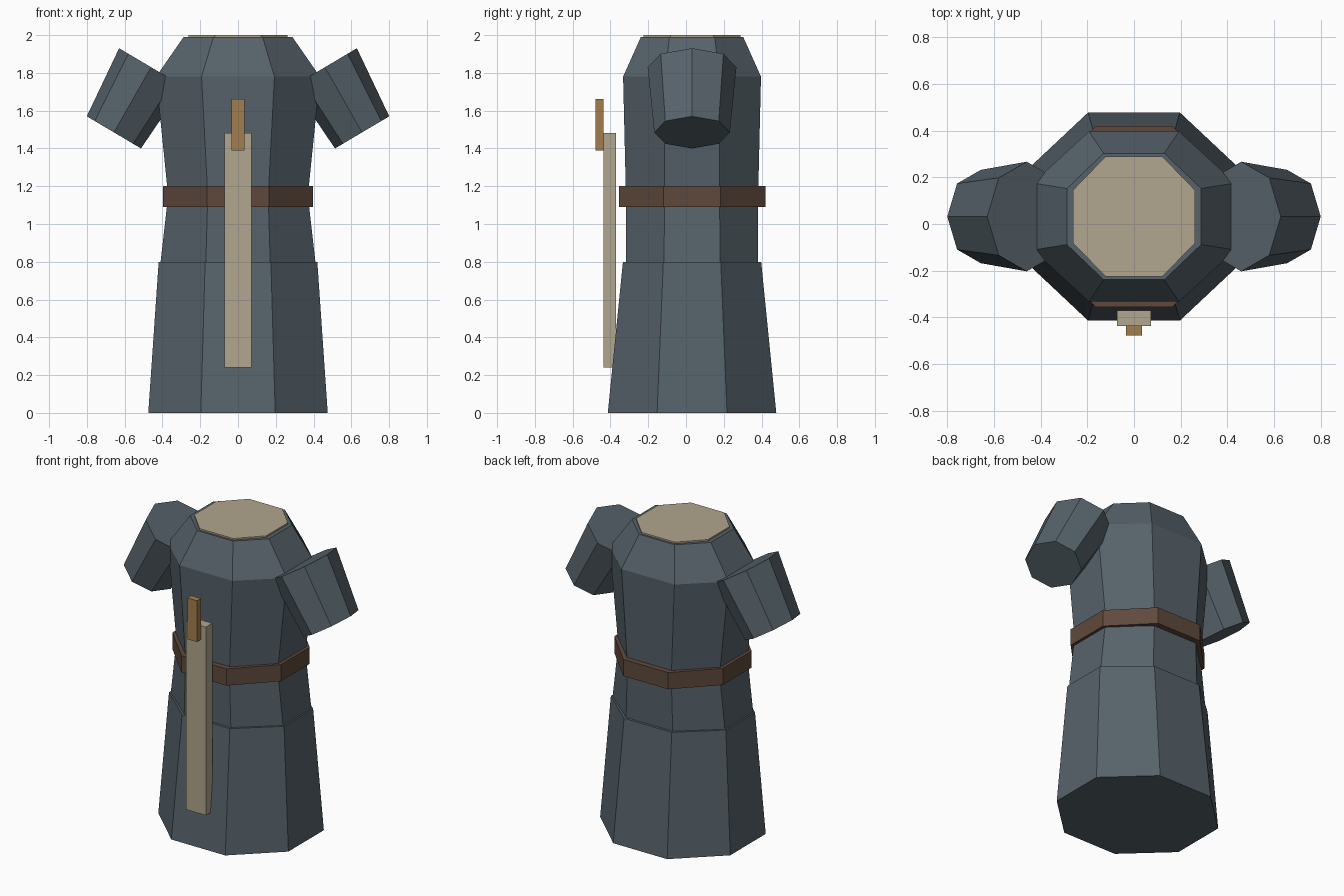
import bpy, bmesh, math
from mathutils import Vector

cube = bpy.data.objects.get("Cube")
if cube:
    bpy.data.objects.remove(cube, do_unlink=True)

MID_Y = 0.032  # body axis


def material(name, rgb):
    linear = [((c / 255 + 0.055) / 1.055) ** 2.4 for c in rgb] + [1]
    m = bpy.data.materials.new(name)
    m.use_nodes = True
    m.diffuse_color = linear
    m.node_tree.nodes["Principled BSDF"].inputs["Base Color"].default_value = linear
    return m


cloth = material("slate cloth", (86, 98, 106))
linen = material("pale linen", (177, 166, 142))
leather = material("brown leather", (95, 73, 60))
brass = material("dull brass", (162, 127, 78))


def octagon(z, hx, cx, hy, cy):
    """Chamfered rectangle: half sizes hx, hy and corner offsets cx, cy."""
    quarter = [(hx, cy), (cx, hy)]
    left = quarter + [(-x, y) for x, y in reversed(quarter)]
    loop = left + [(-x, -y) for x, y in left]
    return [Vector((x, y + MID_Y, z)) for x, y in loop]


def loft(name, rings, mat):
    """Skin a stack of rings and cap both ends."""
    bm = bmesh.new()
    rows = [[bm.verts.new(p) for p in ring] for ring in rings]
    for a, b in zip(rows, rows[1:]):
        n = len(a)
        for i in range(n):
            j = (i + 1) % n
            bm.faces.new((a[i], a[j], b[j], b[i]))
    bm.faces.new(rows[0][::-1])
    bm.faces.new(rows[-1])
    bmesh.ops.recalc_face_normals(bm, faces=bm.faces)
    mesh = bpy.data.meshes.new(name)
    bm.to_mesh(mesh)
    bm.free()
    mesh.materials.append(mat)
    obj = bpy.data.objects.new(name, mesh)
    bpy.context.collection.objects.link(obj)
    return obj


def box(name, half_x, y0, y1, z0, z1, mat):
    def ring(z):
        return [Vector(p) for p in ((-half_x, y0, z), (half_x, y0, z),
                                    (half_x, y1, z), (-half_x, y1, z))]
    return loft(name, [ring(z0), ring(z1)], mat)


# Robe: flared skirt, waisted torso with sloping shoulders
loft("skirt", [octagon(0, 0.475, 0.197, 0.446, 0.185),
               octagon(0.8, 0.42, 0.174, 0.366, 0.152)], cloth)
loft("torso", [octagon(0.78, 0.412, 0.171, 0.35, 0.148),
               octagon(1.15, 0.37, 0.16, 0.35, 0.146),
               octagon(1.78, 0.434, 0.193, 0.365, 0.144),
               octagon(1.99, 0.288, 0.13, 0.271, 0.12)], cloth)

# Linen disc in the neck opening
neck = (0.262, 0.122, 0.257, 0.113)
loft("neck_lining", [octagon(1.98, *neck), octagon(2.0, *neck)], linen)

# Belt
strap = (0.396, 0.164, 0.388, 0.15)
loft("belt", [octagon(1.09, *strap), octagon(1.2, *strap)], leather)


# Sleeves: tapered eight-sided tubes, angled down and outward
def sleeve_ring(side, x, z, radius_out, radius_y):
    outward = Vector((0.86 * side, 0, 0.51)) * radius_out
    centre = Vector((x * side, MID_Y, z))
    return [centre + outward * math.cos(k * math.pi / 4)
            + Vector((0, radius_y, 0)) * math.sin(k * math.pi / 4)
            for k in range(8)]


for label, side in (("left", 1), ("right", -1)):
    loft(label + "_sleeve", [sleeve_ring(side, 0.46, 1.83, 0.197, 0.235),
                             sleeve_ring(side, 0.657, 1.485, 0.167, 0.2)], cloth)

# Hanging front panel and its clasp
box("front_panel", 0.072, -0.438, -0.371, 0.24, 1.483, linen)
box("front_clasp", 0.035, -0.478, -0.436, 1.39, 1.662, brass)
